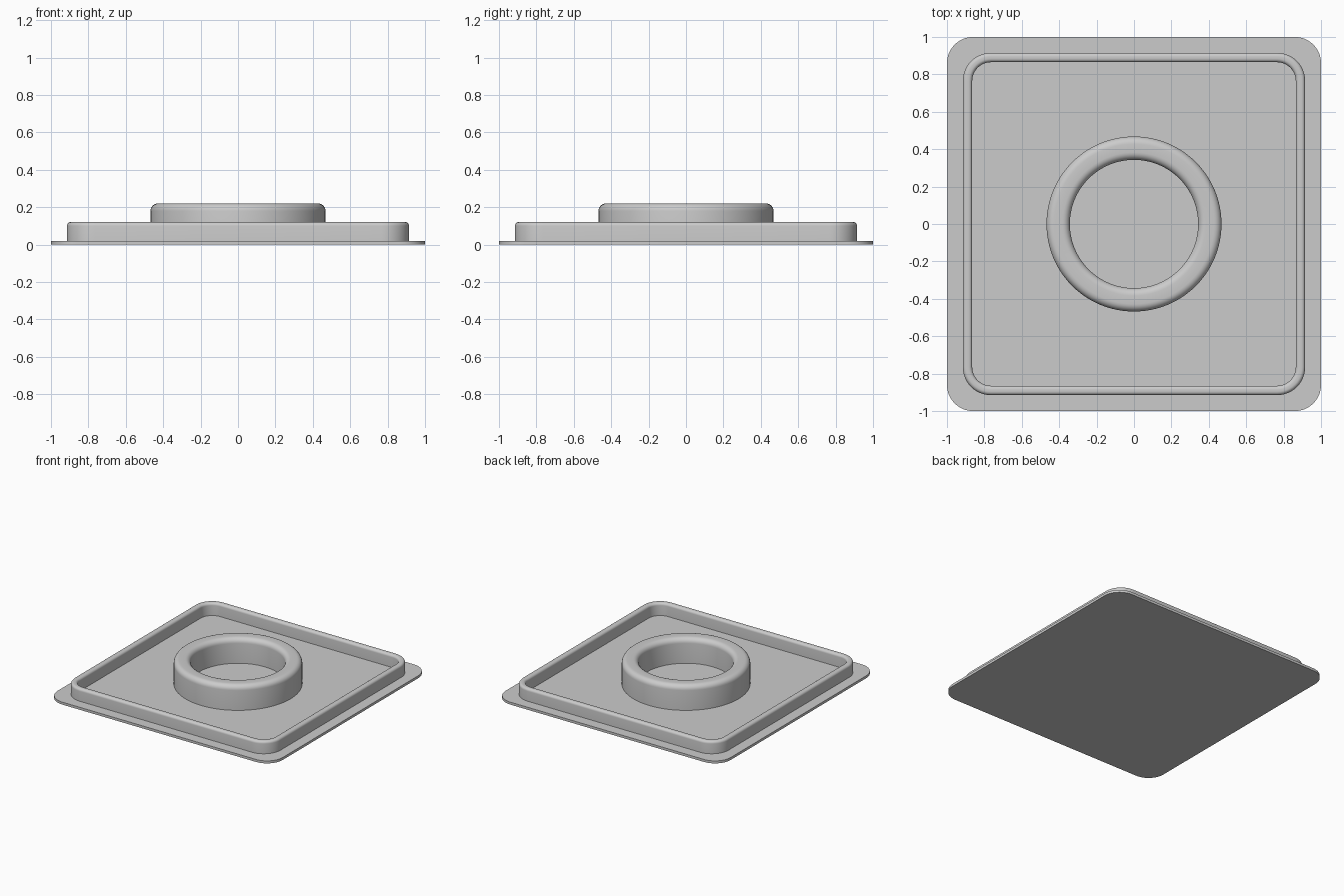
import bpy, bmesh
from math import sin, cos, pi, radians

if "Cube" in bpy.data.objects:
    bpy.data.objects.remove(bpy.data.objects["Cube"], do_unlink=True)

grey = bpy.data.materials.new("light grey")
grey.use_nodes = True
color = (0.6, 0.6, 0.6, 1)
grey.diffuse_color = color
grey.node_tree.nodes["Principled BSDF"].inputs["Base Color"].default_value = color


def outline(bm, half, radius, z, steps):
    """Rounded square loop; it is a circle when radius equals half."""
    c = half - radius
    verts = []
    for quarter, (sx, sy) in enumerate([(1, 1), (-1, 1), (-1, -1), (1, -1)]):
        for i in range(steps + 1):
            a = (quarter + i / steps) * pi / 2
            verts.append(bm.verts.new((sx * c + radius * cos(a), sy * c + radius * sin(a), z)))
    return verts


def bridge(bm, a, b):
    n = len(a)
    for i in range(n):
        j = (i + 1) % n
        bm.faces.new((a[i], a[j], b[j], b[i]))


def finish(bm, name):
    bmesh.ops.remove_doubles(bm, verts=bm.verts, dist=1e-5)
    bmesh.ops.recalc_face_normals(bm, faces=bm.faces)
    mesh = bpy.data.meshes.new(name)
    bm.to_mesh(mesh)
    bm.free()
    mesh.materials.append(grey)
    obj = bpy.data.objects.new(name, mesh)
    bpy.context.collection.objects.link(obj)
    bpy.ops.object.select_all(action='DESELECT')
    obj.select_set(True)
    bpy.context.view_layer.objects.active = obj
    bpy.ops.object.shade_smooth_by_angle(angle=radians(35))


def plate(name, half, radius, height, steps=12):
    bm = bmesh.new()
    low = outline(bm, half, radius, 0, steps)
    high = outline(bm, half, radius, height, steps)
    bridge(bm, low, high)
    bm.faces.new(low[::-1])
    bm.faces.new(high)
    finish(bm, name)


def wall(name, half, radius, thick, z0, z1, fillet, steps, arc=6):
    """Standing wall with both top edges rounded, swept round an outline."""
    bm = bmesh.new()
    angles = [i / arc * pi / 2 for i in range(arc + 1)]
    outer = [(fillet * (1 - cos(a)), z1 - fillet * (1 - sin(a))) for a in angles]
    inner = [(thick - d, z) for d, z in reversed(outer)]
    profile = [(0, z0)] + outer + inner + [(thick, z0)]
    loops = [outline(bm, half - d, radius - d, z, steps) for d, z in profile]
    for a, b in zip(loops, loops[1:] + loops[:1]):
        bridge(bm, a, b)
    finish(bm, name)


# Flat base, raised square rim and central round collar
plate("base_plate", 1.0, 0.14, 0.02)
wall("square_rim", 0.915, 0.15, 0.05, 0.015, 0.12, 0.02, steps=12)
wall("round_collar", 0.468, 0.468, 0.125, 0.015, 0.22, 0.04, steps=24)
